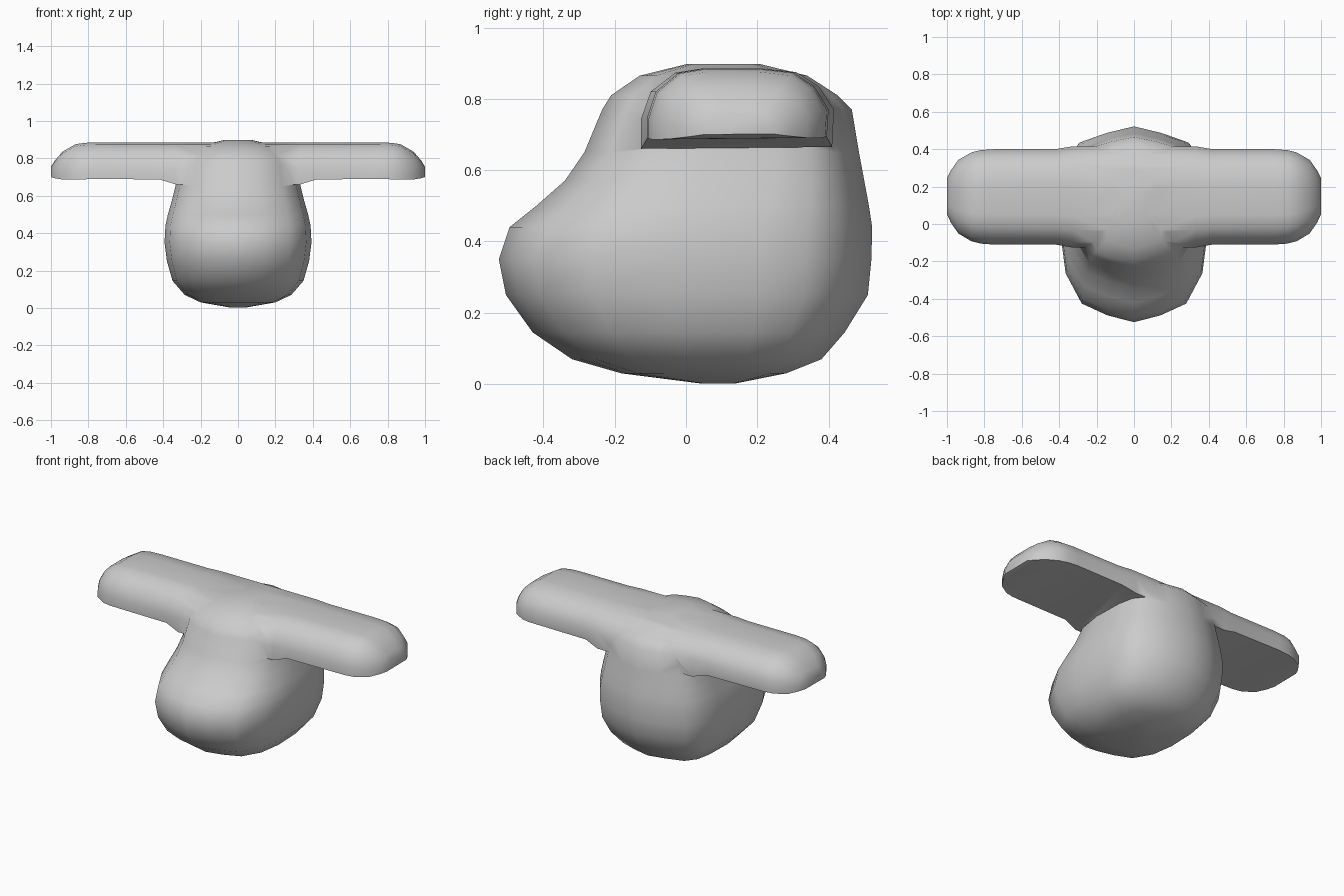
import bpy, bmesh

if "Cube" in bpy.data.objects:
    bpy.data.objects.remove(bpy.data.objects["Cube"])


def loft(name, rings):
    """Skin a list of equal-length closed rings and cap both ends."""
    bm = bmesh.new()
    rows = [[bm.verts.new(p) for p in ring] for ring in rings]
    n = len(rows[0])
    for a, b in zip(rows, rows[1:]):
        for i in range(n):
            j = (i + 1) % n
            bm.faces.new((a[i], a[j], b[j], b[i]))
    bm.faces.new(rows[0])
    bm.faces.new(rows[-1])
    bmesh.ops.recalc_face_normals(bm, faces=bm.faces)
    me = bpy.data.meshes.new(name)
    bm.to_mesh(me)
    bm.free()
    ob = bpy.data.objects.new(name, me)
    bpy.context.collection.objects.link(ob)
    return ob


# Rounded body: half of the horizontal outline, mirrored, scaled per level
half = [(0, -1), (.36, -.93), (.71, -.81), (.93, -.5), (1, -.1), (.98, .4),
        (.92, .65), (.75, .83), (.38, .93), (0, 1)]
outline = half + [(-x, y) for x, y in half[-2:0:-1]]
# z, front y, back y, half width
levels = [(0.002, .04, .14, .04), (.03, -.18, .28, .20), (.07, -.32, .38, .285),
          (.145, -.43, .445, .35), (.25, -.505, .51, .38), (.35, -.525, .52, .393),
          (.44, -.495, .522, .388), (.50, -.42, .513, .375), (.57, -.34, .50, .355),
          (.65, -.285, .485, .335), (.77, -.235, .465, .315), (.81, -.21, .425, .285),
          (.865, -.13, .34, .21), (.897, 0, .21, .08)]
body = loft("body", [[(x * w, (f + b) / 2 + y * (b - f) / 2, z) for x, y in outline]
                     for z, f, b, w in levels])

# Flat-bottomed crossbar with rounded tips and a flared root
section = [(-.11, .69), (-.11, .745), (-.085, .82), (-.02, .873), (.05, .885),
           (.21, .885), (.30, .875), (.36, .835), (.40, .77), (.395, .695)]
# x, depth scale, height scale, underside shift
stations = [(.33, 1.06, 1.0, -.03), (.42, 1.0, 1.0, -.003), (.75, 1.0, 1.0, 0),
            (.82, .98, .99, -.002), (.87, .93, .95, -.004), (.94, .77, .74, -.003),
            (.98, .54, .5, .004), (1.0, .38, .33, .01)]


def bar_ring(side, x, sy, sz, dz):
    return [(side * x, .15 + (y - .15) * sy,
             .69 + (z - .69) * sz + dz * (1 if z < .7 else 0)) for y, z in section]


bar = loft("crossbar", [bar_ring(-1, *s) for s in stations[::-1]]
           + [bar_ring(1, *s) for s in stations])

# Merge the crossbar into the body as one skin
mod = body.modifiers.new("union", 'BOOLEAN')
mod.operation = 'UNION'
mod.solver = 'EXACT'
mod.object = bar
bpy.context.view_layer.objects.active = body
body.select_set(True)
bpy.ops.object.modifier_apply(modifier=mod.name)
bpy.data.objects.remove(bar)
bpy.ops.object.shade_smooth_by_angle(angle=1.05)
